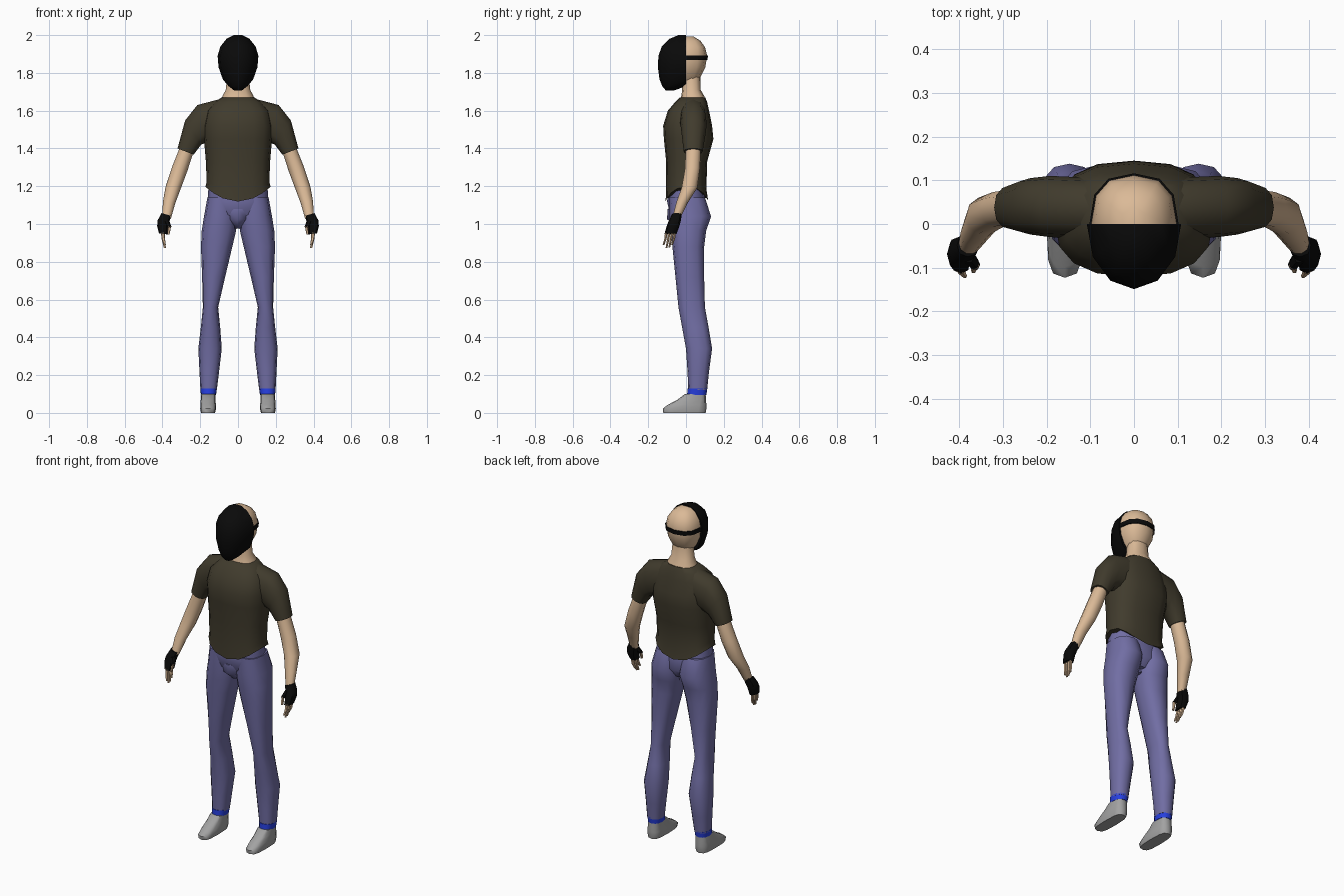
import bpy, bmesh, math


def material(name, rgb):
    m = bpy.data.materials.new(name)
    m.diffuse_color = (*rgb, 1)
    return m


SKIN = material("skin", (0.71, 0.49, 0.31))
SHIRT = material("dark olive", (0.052, 0.044, 0.026))
DENIM = material("denim", (0.165, 0.155, 0.37))
BLACK = material("black", (0.003, 0.003, 0.003))
BLUE = material("blue", (0.02, 0.05, 0.75))
GREY = material("grey", (0.36, 0.36, 0.36))


def loft(name, mat, sections, n=12, power=2.4, mirror=False, keep=0):
    """Skin rounded rings; each is (xa, za, xb, zb, y0, y1[, centre drop]).
    keep=-1 / 1 retains only the half in front of / behind y=0."""
    bm = bmesh.new()
    rings = []
    for xa, za, xb, zb, y0, y1, *drop in sections:
        ring = []
        for i in range(n):
            a = 2 * math.pi * i / n
            c, s = math.cos(a), math.sin(a)
            u = math.copysign(abs(c) ** (2 / power), c) if abs(c) > 1e-6 else 0
            v = math.copysign(abs(s) ** (2 / power), s) if abs(s) > 1e-6 else 0
            t = (u + 1) / 2
            z = za + (zb - za) * t - (drop[0] * (1 - u * u) if drop else 0)
            ring.append(bm.verts.new((xa + (xb - xa) * t,
                                      (y0 + y1) / 2 + v * (y1 - y0) / 2, z)))
        rings.append(ring)
    for r, q in zip(rings, rings[1:]):
        for i in range(n):
            j = (i + 1) % n
            bm.faces.new((r[i], r[j], q[j], q[i]))
    bm.faces.new(rings[0])
    bm.faces.new(rings[-1])
    if keep:
        bmesh.ops.bisect_plane(bm, geom=bm.verts[:] + bm.edges[:] + bm.faces[:],
                               plane_co=(0, 0, 0), plane_no=(0, -keep, 0),
                               clear_outer=True)
        bmesh.ops.holes_fill(bm, edges=[e for e in bm.edges if e.is_boundary])
    bmesh.ops.recalc_face_normals(bm, faces=bm.faces[:])
    me = bpy.data.meshes.new(name)
    bm.to_mesh(me)
    bm.free()
    me.materials.append(mat)
    me.shade_smooth()
    me.set_sharp_from_angle(angle=math.radians(50))
    ob = bpy.data.objects.new(name, me)
    bpy.context.collection.objects.link(ob)
    if mirror:
        ob.modifiers.new("mirror", 'MIRROR').use_mirror_merge = False
    return ob


def level(*rows):
    """Level rings centred on x=0: (z, half width, y0, y1[, drop])."""
    return [(-w, z, w, z, *rest) for z, w, *rest in rows]


def flat(*rows):
    """Level off-centre rings: (z, x0, x1, y0, y1)."""
    return [(a, z, b, z, c, d) for z, a, b, c, d in rows]


# Head, neck, mask and strap
loft("head", SKIN, level(
    (1.75, 0.045, -0.06, 0.055), (1.78, 0.07, -0.09, 0.078),
    (1.83, 0.092, -0.11, 0.102), (1.89, 0.098, -0.11, 0.112),
    (1.935, 0.088, -0.09, 0.101), (1.97, 0.065, -0.07, 0.077),
    (1.992, 0.03, -0.04, 0.04)), power=2.5)
loft("neck", SKIN, level(
    (1.66, 0.086, -0.03, 0.10), (1.677, 0.082, -0.025, 0.097),
    (1.71, 0.065, -0.02, 0.078), (1.80, 0.055, -0.02, 0.075)))
loft("face_mask", BLACK, level(
    (1.708, 0.022, -0.108, -0.06), (1.73, 0.05, -0.126, 0.0),
    (1.765, 0.08, -0.14, 0.13), (1.83, 0.103, -0.149, 0.149),
    (1.89, 0.108, -0.146, 0.146), (1.94, 0.093, -0.128, 0.128),
    (1.98, 0.061, -0.088, 0.088), (2.0, 0.022, -0.04, 0.04)),
    power=2.1, keep=-1)
loft("mask_strap", BLACK, level(
    (1.868, 0.102, -0.115, 0.114), (1.893, 0.102, -0.115, 0.116)),
    power=2.5, keep=1)

# Shirt body with hem dipping at the middle, and sleeves
loft("shirt", SHIRT, level(
    (1.197, 0.172, -0.108, 0.118, 0.078), (1.225, 0.166, -0.105, 0.108, 0.04),
    (1.33, 0.17, -0.105, 0.112), (1.45, 0.18, -0.117, 0.145),
    (1.52, 0.182, -0.121, 0.138), (1.60, 0.165, -0.096, 0.122),
    (1.645, 0.125, -0.058, 0.112), (1.67, 0.087, -0.032, 0.102)), n=16, power=2.5)
loft("sleeve", SHIRT, [
    (0.08, 1.45, 0.07, 1.668, -0.035, 0.105),
    (0.17, 1.43, 0.215, 1.63, -0.03, 0.11),
    (0.195, 1.42, 0.28, 1.548, -0.024, 0.105),
    (0.235, 1.367, 0.32, 1.40, -0.012, 0.088)], mirror=True)

# Bare arms
loft("arm", SKIN, [
    (0.225, 1.41, 0.30, 1.44, 0.0, 0.078),
    (0.242, 1.36, 0.314, 1.39, -0.004, 0.08),
    (0.27, 1.275, 0.35, 1.30, -0.008, 0.075),
    (0.302, 1.19, 0.384, 1.195, -0.025, 0.062),
    (0.332, 1.11, 0.397, 1.12, -0.052, 0.012),
    (0.355, 1.03, 0.402, 1.04, -0.072, -0.028)], n=10, power=2.1, mirror=True)

# Fingerless gloves, fingers and thumbs
loft("glove", BLACK, [
    (0.354, 1.043, 0.405, 1.058, -0.075, -0.022),
    (0.364, 1.01, 0.425, 1.02, -0.092, -0.028),
    (0.372, 0.985, 0.428, 0.99, -0.103, -0.035),
    (0.374, 0.945, 0.418, 0.95, -0.114, -0.05)], n=8, mirror=True)
loft("glove_thumb", BLACK, [
    (0.365, 1.02, 0.395, 1.02, -0.09, -0.055),
    (0.352, 0.985, 0.375, 0.98, -0.105, -0.08)], n=6, mirror=True)
loft("thumb", SKIN, [
    (0.354, 0.99, 0.372, 0.985, -0.103, -0.084),
    (0.362, 0.945, 0.373, 0.943, -0.113, -0.1)], n=6, mirror=True)
for k, tip in enumerate((0.89, 0.872, 0.875, 0.89)):
    y = -0.104 + k * 0.015
    loft("finger", SKIN, flat(
        (0.955, 0.388, 0.408, y - 0.008, y + 0.007),
        (0.92, 0.386, 0.404, y - 0.012, y + 0.002),
        (tip, 0.382, 0.392, y - 0.02, y - 0.01)), n=6, mirror=True)

# Trousers
loft("trouser_seat", DENIM, level(
    (1.21, 0.155, -0.09, 0.09), (1.12, 0.162, -0.1, 0.103),
    (1.05, 0.165, -0.085, 0.11), (1.0, 0.09, -0.05, 0.075)))
loft("trouser_fly", DENIM, level(
    (1.08, 0.06, -0.098, 0.05), (1.025, 0.053, -0.1, 0.05),
    (0.975, 0.015, -0.04, 0.06)), n=8)
loft("trouser_leg", DENIM, flat(
    (1.14, 0.01, 0.162, -0.09, 0.1), (1.04, 0.004, 0.18, -0.088, 0.133),
    (0.965, 0.01, 0.192, -0.08, 0.107), (0.88, 0.03, 0.196, -0.072, 0.096),
    (0.72, 0.068, 0.19, -0.056, 0.096), (0.56, 0.105, 0.186, -0.04, 0.1),
    (0.45, 0.094, 0.197, -0.02, 0.12), (0.34, 0.086, 0.21, 0.0, 0.138),
    (0.22, 0.1, 0.204, 0.008, 0.122), (0.122, 0.112, 0.199, 0.012, 0.112)),
    mirror=True)

# Sock bands and shoes
loft("sock_band", BLUE, flat(
    (0.095, 0.116, 0.196, 0.006, 0.108), (0.13, 0.112, 0.2, 0.008, 0.113)),
    mirror=True)
loft("shoe", GREY, flat(
    (0.0, 0.122, 0.196, -0.12, 0.104), (0.022, 0.116, 0.2, -0.123, 0.108),
    (0.042, 0.117, 0.199, -0.098, 0.108), (0.07, 0.119, 0.197, -0.045, 0.106),
    (0.1, 0.119, 0.194, -0.005, 0.104)), power=3.2, mirror=True)
